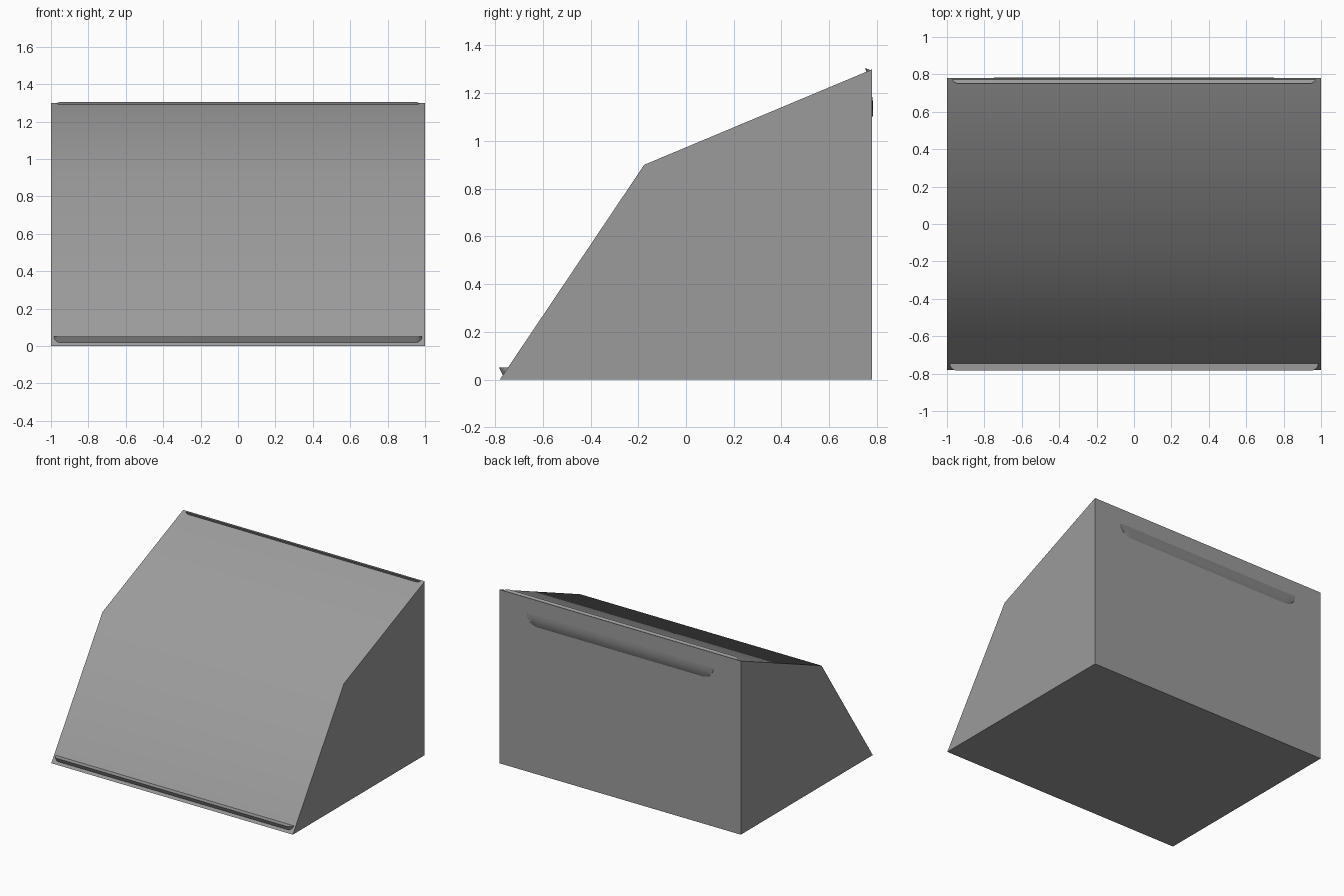
import bpy, bmesh, math

if "Cube" in bpy.data.objects:
    bpy.data.objects.remove(bpy.data.objects["Cube"])


def grey(name, value):
    mat = bpy.data.materials.new(name)
    mat.diffuse_color = (value, value, value, 1)
    mat.use_nodes = True
    mat.node_tree.nodes["Principled BSDF"].inputs["Base Color"].default_value = mat.diffuse_color
    return mat


DARK = grey("dark_grey", 0.33)
DARKER = grey("handle_grey", 0.24)


def make_object(name, verts, faces, mat):
    mesh = bpy.data.meshes.new(name)
    mesh.from_pydata(verts, [], faces)
    mesh.materials.append(mat)
    bm = bmesh.new()
    bm.from_mesh(mesh)
    bmesh.ops.recalc_face_normals(bm, faces=bm.faces)
    bm.to_mesh(mesh)
    bm.free()
    obj = bpy.data.objects.new(name, mesh)
    bpy.context.collection.objects.link(obj)
    bpy.ops.object.select_all(action='DESELECT')
    bpy.context.view_layer.objects.active = obj
    obj.select_set(True)
    bpy.ops.object.shade_smooth_by_angle(angle=math.radians(40))
    return obj


def loft(name, sections, mat):
    """Skin a list of (x, [(y, z), ...]) cross-sections along x."""
    n = len(sections[0][1])
    last = n * (len(sections) - 1)
    verts = [(x, y, z) for x, pts in sections for y, z in pts]
    faces = [tuple(range(n)), tuple(range(last, last + n))]
    for k in range(0, last, n):
        faces += [(k + i, k + (i + 1) % n, k + n + (i + 1) % n, k + n + i)
                  for i in range(n)]
    return make_object(name, verts, faces, mat)


def lip(name, profile, half, radius, mat=DARK, steps=6):
    """Thin ledge whose ends round off towards the first profile point."""
    ry, rz = profile[0]
    right = []
    for i in range(steps + 1):
        a = math.radians(85) * i / steps
        s = math.cos(a)
        pts = [(ry + (y - ry) * s, rz + (z - rz) * s) for y, z in profile]
        right.append((half - radius + radius * math.sin(a), pts))
    left = [(-x, pts) for x, pts in reversed(right)]
    return loft(name, left + right, mat)


# Wedge body, smooth across the bend of the sloped front
wedge = [(-0.78, 0), (0.78, 0), (0.78, 1.3), (-0.175, 0.9)]
loft("body", [(-1, wedge), (1, wedge)], DARK)

# Front ledge at the foot of the slope
lip("front_lip", [(-0.745, 0.05), (-0.783, 0.05), (-0.767, 0.018)], 0.985, 0.035)

# Slim ledge along the top edge
lip("top_lip", [(0.773, 1.297), (0.75, 1.305), (0.756, 1.289)], 0.97, 0.04)

# Shallow handle on the back, widest at its top edge
lip("back_handle", [(0.7795, 1.19), (0.783, 1.165), (0.783, 1.105), (0.778, 1.098)],
    0.775, 0.09, DARKER)
